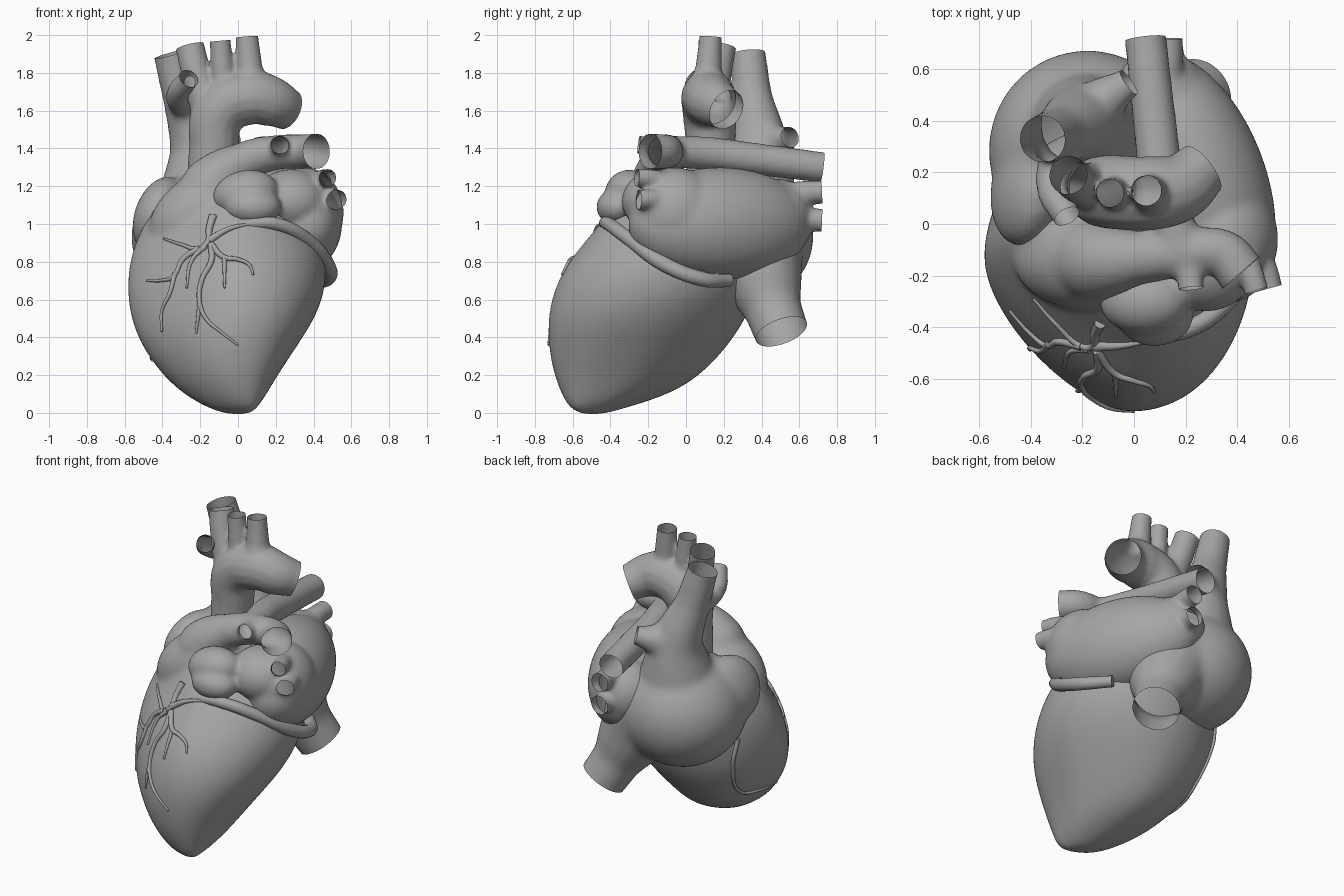
import bpy, bmesh, math
from mathutils import Vector, Matrix
from mathutils.bvhtree import BVHTree

cube = bpy.data.objects.get("Cube")
if cube:
    bpy.data.objects.remove(cube)

GREY = (0.38, 0.38, 0.38, 1)
mat = bpy.data.materials.new("matte grey")
mat.use_nodes = True
mat.diffuse_color = GREY
bsdf = mat.node_tree.nodes["Principled BSDF"]
bsdf.inputs["Base Color"].default_value = GREY
bsdf.inputs["Roughness"].default_value = 0.6


def activate(objs):
    bpy.ops.object.select_all(action='DESELECT')
    for o in objs:
        o.select_set(True)
    bpy.context.view_layer.objects.active = objs[0]


def link(name, data):
    ob = bpy.data.objects.new(name, data)
    bpy.context.collection.objects.link(ob)
    return ob


def tube(points, name="tube", res=6):
    """Capped smooth tube through (x, y, z, radius) points."""
    cu = bpy.data.curves.new(name, 'CURVE')
    cu.dimensions = '3D'
    cu.bevel_depth = 1
    cu.bevel_resolution = res
    cu.use_fill_caps = True
    sp = cu.splines.new('BEZIER')
    sp.bezier_points.add(len(points) - 1)
    for bp, (x, y, z, r) in zip(sp.bezier_points, points):
        bp.co = (x, y, z)
        bp.radius = r
        bp.handle_left_type = bp.handle_right_type = 'AUTO'
    ob = link(name, cu)
    activate([ob])
    bpy.ops.object.convert(target='MESH')
    return bpy.context.object


def blob(centre, semi, turn=0, tilt=0):
    """Ellipsoid turned about z and tilted about y."""
    me = bpy.data.meshes.new("blob")
    bm = bmesh.new()
    m = (Matrix.Translation(centre) @ Matrix.Rotation(math.radians(turn), 4, 'Z')
         @ Matrix.Rotation(math.radians(tilt), 4, 'Y') @ Matrix.Diagonal((*semi, 1)))
    bmesh.ops.create_uvsphere(bm, u_segments=48, v_segments=24, radius=1, matrix=m)
    bm.to_mesh(me)
    bm.free()
    return link("blob", me)


def ring_point(a, z, x0, x1, y0, y1):
    """Point on a level oval whose fullness differs by quarter."""
    c, s = math.cos(a), math.sin(a)
    low = max(0, 1 - z / 0.7)
    if s < 0:
        p = 1.9 + 0.7 * low if c > 0 else 1.35 + 0.35 * low
    else:
        p = 2 - 0.6 * low if c > 0 else 2 + 0.8 * low
    k = (abs(c) ** p + abs(s) ** p) ** (-1 / p)
    front = max(0, -s * k) ** 2
    return ((x0 + x1) / 2 + (x1 - x0) / 2 * c * k + 0.06 * front,
            (y0 + y1) / 2 + (y1 - y0) / 2 * s * k, z)


def loft(rings, seg=40):
    """Closed, subdivided skin over level ovals (z, x0, x1, y0, y1)."""
    me = bpy.data.meshes.new("loft")
    bm = bmesh.new()
    loops = [[bm.verts.new(ring_point(math.tau * i / seg, *ring)) for i in range(seg)]
             for ring in rings]
    for lo, hi in zip(loops, loops[1:]):
        for i in range(seg):
            j = (i + 1) % seg
            bm.faces.new((lo[i], lo[j], hi[j], hi[i]))
    bm.faces.new(loops[0][::-1])
    bm.faces.new(loops[-1])
    bm.to_mesh(me)
    bm.free()
    ob = link("loft", me)
    ob.modifiers.new("round", 'SUBSURF').levels = 2
    activate([ob])
    bpy.ops.object.convert(target='MESH')
    return bpy.context.object


def finish(ob):
    ob.data.materials.clear()
    ob.data.materials.append(mat)
    activate([ob])
    bpy.ops.object.shade_smooth_by_angle(angle=math.radians(50))


def fuse(name, solids, vessels, voxel=0.016, smooth=12):
    """Blend solids and vessels into one skin, then cut each vessel open at its last point."""
    parts, cuts = list(solids), []
    for path in vessels:
        end, prev = Vector(path[-1][:3]), Vector(path[-2][:3])
        d = (end - prev).normalized()
        r = path[-1][3]
        parts.append(tube(path + [(*(end + d * 0.05), r)]))
        cuts.append((end, d, r))
    activate(parts)
    bpy.ops.object.join()
    ob = bpy.context.object
    ob.name = ob.data.name = name
    rm = ob.modifiers.new("blend", 'REMESH')
    rm.mode = 'VOXEL'
    rm.voxel_size = voxel
    sm = ob.modifiers.new("soften", 'SMOOTH')
    sm.factor = 0.5
    sm.iterations = smooth
    bpy.ops.object.convert(target='MESH')
    ob = bpy.context.object
    bm = bmesh.new()
    bm.from_mesh(ob.data)
    for end, d, r in cuts:
        near = []
        for f in bm.faces:
            off = f.calc_center_median() - end
            along = off.dot(d)
            if -0.05 < along < 0.09 and (off - d * along).length < r * 1.2:
                near.append(f)
        geom = set(near) | {e for f in near for e in f.edges} | {v for f in near for v in f.verts}
        out = bmesh.ops.bisect_plane(bm, geom=list(geom), plane_co=end, plane_no=d)
        faces = [g for g in out["geom"] if isinstance(g, bmesh.types.BMFace)
                 and (g.calc_center_median() - end).dot(d) > 0]
        bmesh.ops.delete(bm, geom=faces, context='FACES')
    bm.to_mesh(ob.data)
    bm.free()
    finish(ob)
    return ob


# Ventricles with the pulmonary trunk and its branches
ventricle_skin = loft([
    (-0.01, -0.05, 0.04, -0.55, -0.45), (0.025, -0.16, 0.1, -0.62, -0.32),
    (0.1, -0.29, 0.15, -0.66, -0.08), (0.2, -0.4, 0.21, -0.7, 0.08),
    (0.35, -0.51, 0.31, -0.73, 0.22), (0.5, -0.57, 0.41, -0.735, 0.32),
    (0.65, -0.59, 0.465, -0.705, 0.38), (0.8, -0.58, 0.47, -0.63, 0.4),
    (0.95, -0.53, 0.42, -0.5, 0.38), (1.1, -0.44, 0.25, -0.38, 0.28),
    (1.2, -0.36, 0.12, -0.28, 0.15)])
trunk_root = blob((-0.2, -0.13, 1.06), (0.3, 0.2, 0.2), tilt=-35)
ventricles = fuse("ventricles_and_pulmonary_trunk", [ventricle_skin, trunk_root], [
    [(-0.2, -0.12, 1.05, 0.16), (-0.14, -0.14, 1.2, 0.16), (0.03, -0.13, 1.33, 0.105),
     (0.22, -0.11, 1.38, 0.093), (0.35, -0.115, 1.383, 0.093), (0.415, -0.19, 1.385, 0.097)],
    [(0.2, -0.13, 1.385, 0.085), (0.12, 0.1, 1.375, 0.09), (0.08, 0.4, 1.34, 0.086),
     (0.045, 0.72, 1.3, 0.083)],
    [(0.2, -0.12, 1.39, 0.06), (0.215, -0.18, 1.41, 0.052), (0.222, -0.25, 1.42, 0.052)]],
    smooth=16)

# Aorta, arch and three upper branches
fuse("aorta", [], [
    [(-0.13, 0.13, 1.1, 0.13), (-0.13, 0.13, 1.4, 0.13), (-0.09, 0.125, 1.6, 0.145),
     (0.07, 0.12, 1.67, 0.145), (0.17, 0.14, 1.65, 0.135), (0.265, 0.215, 1.605, 0.11)],
    [(-0.15, 0.14, 1.6, 0.1), (-0.215, 0.16, 1.78, 0.08), (-0.255, 0.19, 1.94, 0.077)],
    [(-0.06, 0.12, 1.65, 0.09), (-0.08, 0.12, 1.8, 0.062), (-0.095, 0.12, 1.97, 0.056)],
    [(0.07, 0.11, 1.7, 0.11), (0.06, 0.12, 1.83, 0.07), (0.048, 0.13, 1.99, 0.06)]],
     voxel=0.012, smooth=8)

# Right atrium with its ear flap and the great veins
fuse("right_atrium_and_great_veins", [
    blob((-0.18, 0.285, 0.93), (0.385, 0.39, 0.36)),
    blob((-0.42, 0.13, 1.05), (0.125, 0.22, 0.21), turn=-8, tilt=20)], [
    [(-0.19, 0.33, 1.05, 0.28), (-0.19, 0.37, 1.25, 0.21), (-0.21, 0.385, 1.42, 0.155),
     (-0.295, 0.35, 1.68, 0.107), (-0.355, 0.33, 1.9, 0.095)],
    [(-0.28, 0.3, 1.62, 0.08), (-0.32, 0.14, 1.69, 0.064), (-0.26, 0.03, 1.77, 0.06)],
    [(-0.24, 0.38, 1.38, 0.14), (-0.12, 0.48, 1.43, 0.095), (-0.02, 0.55, 1.46, 0.06)],
    [(0.0, 0.34, 0.9, 0.31), (0.11, 0.41, 0.7, 0.215), (0.185, 0.46, 0.55, 0.155),
     (0.25, 0.505, 0.43, 0.147)]], smooth=26)

# Left atrium with its ear flap and four lung veins
fuse("left_atrium_and_lung_veins", [
    blob((0.24, 0.18, 1.0), (0.27, 0.51, 0.3), turn=21),
    blob((0.35, -0.06, 1.06), (0.21, 0.24, 0.24)),
    blob((0.1, 0.48, 1.04), (0.2, 0.19, 0.2)),
    blob((0.28, -0.14, 1.12), (0.2, 0.2, 0.17)),
    blob((0.04, -0.3, 1.16), (0.175, 0.13, 0.125), tilt=-12),
    blob((0.08, -0.36, 1.09), (0.15, 0.115, 0.1))], [
    [(0.38, -0.08, 1.19, 0.08), (0.45, -0.18, 1.24, 0.05), (0.475, -0.26, 1.245, 0.049)],
    [(0.42, -0.05, 1.09, 0.08), (0.5, -0.16, 1.13, 0.052), (0.525, -0.25, 1.13, 0.054)],
    [(0.12, 0.45, 1.12, 0.08), (0.13, 0.6, 1.165, 0.062), (0.13, 0.72, 1.17, 0.062)],
    [(0.12, 0.45, 1.04, 0.08), (0.13, 0.6, 1.025, 0.062), (0.13, 0.72, 1.02, 0.062)]],
     voxel=0.012, smooth=18)

# Vein wrapping the groove between left atrium and ventricle
finish(tube([(-0.12, -0.42, 0.96, 0.02), (0.05, -0.43, 1.0, 0.03), (0.2, -0.41, 1.0, 0.035),
             (0.36, -0.3, 0.92, 0.037), (0.47, -0.12, 0.79, 0.04), (0.47, 0.08, 0.71, 0.04),
             (0.36, 0.23, 0.7, 0.035)], "groove_vein"))

# Coronary arteries laid on the ventricle surface
tree = BVHTree.FromPolygons([v.co for v in ventricles.data.vertices],
                            [p.vertices for p in ventricles.data.polygons])


def artery(name, pts, r0, r1, side=False):
    """Tapered vessel; pts are (x, z) seen from the front or (y, z) from the side."""
    path = []
    for i, (a, z) in enumerate(pts):
        start, ray = ((-2, a, z), (1, 0, 0)) if side else ((a, -2, z), (0, 1, 0))
        hit, normal = tree.ray_cast(Vector(start), Vector(ray))[:2]
        if hit:
            path.append((*(hit + normal * 0.005), r0 + (r1 - r0) * i / (len(pts) - 1)))
    finish(tube(path, name, res=3))


front = [
    ([(-.13, 1.04), (-.15, .97), (-.16, .9), (-.2, .87), (-.3, .89), (-.39, .92)], .022),
    ([(-.2, .87), (-.29, .81), (-.34, .72), (-.4, .7), (-.48, .7)], .017),
    ([(-.33, .74), (-.36, .63), (-.4, .54), (-.4, .43)], .014),
    ([(-.17, .88), (-.24, .81), (-.27, .66)], .016),
    ([(-.14, .89), (-.14, .8), (-.19, .7), (-.2, .58), (-.16, .49), (-.09, .43), (0, .36)], .018),
    ([(-.2, .58), (-.21, .5), (-.22, .42)], .013),
    ([(-.14, .89), (-.07, .82), (0, .81), (.06, .78), (.08, .73)], .017),
    ([(-.07, .82), (-.07, .74), (-.07, .66)], .013),
    ([(-.15, .91), (-.05, .97), (.08, 1.0)], .022)]
for n, (pts, r) in enumerate(front, 1):
    artery(f"front_artery_{n}", pts, r, 0.006)
artery("side_artery", [(.16, .75), (.17, .58), (.04, .34), (-.11, .3), (-.3, .28)], .014, .006, True)
